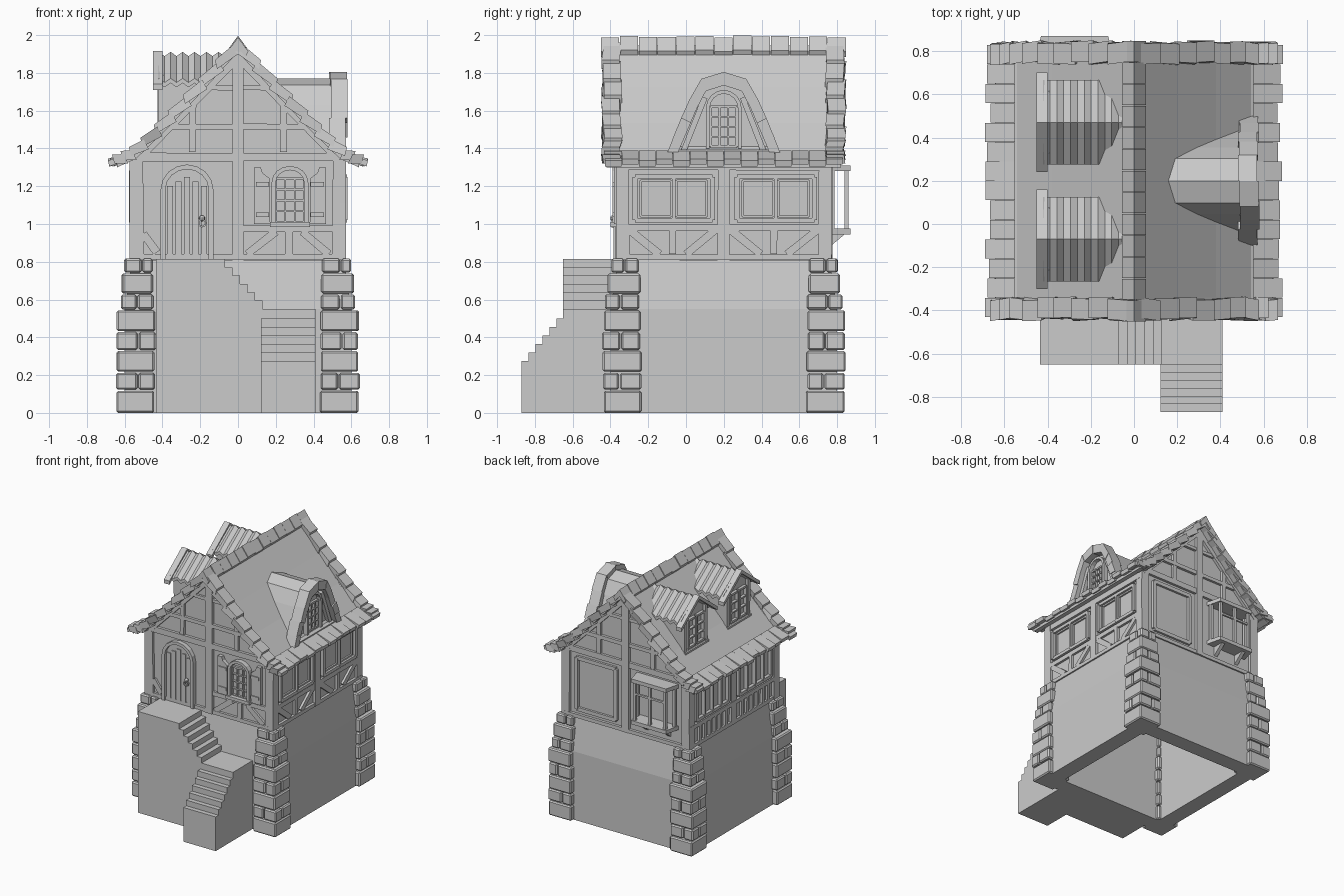
import bpy, bmesh, random
from math import sin, cos, pi
from mathutils import Vector as V

if "Cube" in bpy.data.objects:
    bpy.data.objects.remove(bpy.data.objects["Cube"])

random.seed(4)
Z = V((0, 0, 1))
FRONT = (V((0, -.35, 0)), V((1, 0, 0)), V((0, -1, 0)))
BACK = (V((0, .75, 0)), V((1, 0, 0)), V((0, 1, 0)))
RIGHT = (V((.55, 0, 0)), V((0, 1, 0)), V((1, 0, 0)))
LEFT = (V((-.55, 0, 0)), V((0, 1, 0)), V((-1, 0, 0)))
rnd = lambda a: random.uniform(-a, a)


def finish(name, bm, bevel=0):
    bmesh.ops.recalc_face_normals(bm, faces=bm.faces)
    me = bpy.data.meshes.new(name)
    bm.to_mesh(me)
    ob = bpy.data.objects.new(name, me)
    bpy.context.collection.objects.link(ob)
    if bevel:
        m = ob.modifiers.new("bevel", 'BEVEL')
        m.width, m.segments = bevel, 1


def prism(bm, pts, vec):
    a = [bm.verts.new(p) for p in pts]
    b = [bm.verts.new(V(p) + V(vec)) for p in pts]
    bm.faces.new(a)
    bm.faces.new(b[::-1])
    for i in range(len(a)):
        j = (i + 1) % len(a)
        bm.faces.new((a[i], b[i], b[j], a[j]))


def box(bm, x0, x1, y0, y1, z0, z1):
    prism(bm, [(x0, y0, z0), (x1, y0, z0), (x1, y1, z0), (x0, y1, z0)], (0, 0, z1 - z0))


def panel(bm, wall, poly, d0, d1):
    o, u, n = wall
    prism(bm, [o + u * a + Z * b + n * d0 for a, b in poly], n * (d1 - d0))


def rect(bm, wall, u0, u1, z0, z1, d0=-.01, d1=.02):
    panel(bm, wall, [(u0, z0), (u1, z0), (u1, z1), (u0, z1)], d0, d1)


def beam(bm, wall, a, b, w, d=.02):
    p, q = V(a), V(b)
    t = (q - p).normalized()
    s = V((-t.y, t.x)) * w / 2
    k = lambda: 1 + rnd(.12)
    panel(bm, wall, [p - s * k(), q - s * k(), q + s * k(), p + s * k()], -.01, d + rnd(.002))


def frame(bm, wall, u0, u1, z0, z1, w=.02, d=.03, nu=1, nz=1):
    # rectangular frame with mullions
    for i in range(nu + 1):
        c = u0 + (u1 - u0) * i / nu
        k = w / 2 if i in (0, nu) else w / 3
        rect(bm, wall, c - k, c + k, z0, z1, -.01, d)
    for i in range(nz + 1):
        c = z0 + (z1 - z0) * i / nz
        k = w / 2 if i in (0, nz) else w / 3
        rect(bm, wall, u0, u1, c - k, c + k, -.01, d - .002)


def arch(c, hw, z0, zs, rise, n=8):
    return [(c - hw, z0)] + [(c - hw * cos(pi * i / n), zs + rise * sin(pi * i / n))
                             for i in range(n + 1)] + [(c + hw, z0)]


def arch_frame(bm, wall, c, hw, z0, zs, rise, w, d):
    a, b = arch(c, hw, z0, zs, rise), arch(c, hw + w, z0, zs, rise + w)
    for i in range(len(a) - 1):
        panel(bm, wall, [a[i], a[i + 1], b[i + 1], b[i]], -.01, d)


# hollow stone base with sloping shoulders
bm = bmesh.new()
rings = []
for x, y, z in [(.47, .47, .76), (.47, .47, 0), (.6, .6, 0), (.6, .6, .55), (.56, .56, .81)]:
    rings.append([bm.verts.new((sx * x, .2 + sy * y, z)) for sx, sy in ((-1, -1), (1, -1), (1, 1), (-1, 1))])
for a, b in zip(rings, rings[1:]):
    for i in range(4):
        bm.faces.new((a[i], a[(i + 1) % 4], b[(i + 1) % 4], b[i]))
bm.faces.new(rings[0])
bm.faces.new(rings[-1])
finish("stone_base", bm)

# corner pillars of stacked stones
bm = bmesh.new()
levels = [0, .12, .215, .33, .43, .545, .63, .74, .82]
for sx in (-1, 1):
    for cy, sy in ((-.34, -1), (.74, 1)):
        for i in range(8):
            t = max(0, (levels[i] - .43) / .39)
            h, cx, yy = .1 - .032 * t, sx * (.54 - .02 * t), cy - sy * .02 * t
            x0, x1, y0, y1 = cx - h + rnd(.006), cx + h + rnd(.006), yy - h + rnd(.006), yy + h + rnd(.006)
            z0, z1 = levels[i] + .003 * (i > 0), levels[i + 1] - .003
            if i % 2:
                m, k = cx + rnd(.02), yy + rnd(.02)
                for a, b in ((x0, m - .003), (m + .003, x1)):
                    for c, d in ((y0, k - .003), (k + .003, y1)):
                        box(bm, a, b, c, d, z0, z1)
            else:
                box(bm, x0, x1, y0, y1, z0, z1)
finish("corner_stones", bm, .009)

# stairs: side flight from the door platform, then front flight
bm = bmesh.new()
p = [(-.435, 0), (-.435, .815), (-.07, .815)]
for i in range(6):
    x, z = -.07 + i * .2 / 5, .815 - (i + 1) * .265 / 6
    p += [(x, z), (x + .04, z)]
prism(bm, [(x, -.65, z) for x, z in p[:-1] + [(.41, .55), (.41, 0)]], (0, .3, 0))
p = [(-.6, 0), (-.6, .545)]
for i in range(7):
    y, z = -.65 - i * .22 / 6, .545 - i * .27 / 6
    p += [(y, z), (y, z - .045)] if i < 6 else [(y, z)]
prism(bm, [(.122, y, z) for y, z in p + [(-.87, 0)]], (.288, 0, 0))
finish("stairs", bm)

# plaster body with gables
bm = bmesh.new()
prism(bm, [(x, -.35, z) for x, z in [(-.55, .8), (.55, .8), (.55, 1.34), (0, 1.89), (-.55, 1.34)]], (0, 1.1, 0))
finish("house_body", bm)

# timber framing
bm = bmesh.new()
for wall in (FRONT, BACK):
    rect(bm, wall, -.03, .03, .81, 1.9, d1=.026)
    for s in (-1, 1):
        beam(bm, wall, (s * .535, .81), (s * .535, 1.36), .07)
        beam(bm, wall, (s * .24, 1.38), (s * .24, 1.63), .035)
        beam(bm, wall, (0, 1.515), (s * .36, 1.515), .03)
        beam(bm, wall, (0, 1.72), (s * .16, 1.72), .025)
        beam(bm, wall, (s * .55, 1.33), (0, 1.885), .05, .024)
    beam(bm, wall, (-.56, 1.355), (.56, 1.355), .045)
    beam(bm, wall, (-.55, .825), (.55, .825), .03)
beam(bm, FRONT, (.03, .975), (.5, .975), .035)
for a, b in (((.05, .84), (.2, .96)), ((.48, .84), (.34, .96)), ((-.5, .95), (-.43, .85))):
    beam(bm, FRONT, a, b, .04, .017)
beam(bm, FRONT, (.27, .84), (.27, .96), .04)
for wall in (RIGHT, LEFT):
    for y in (-.335, .2, .735):
        beam(bm, wall, (y, .81), (y, 1.36), .065)
    for z, w in ((.825, .03), (.98, .035), (1.31, .05)):
        beam(bm, wall, (-.36, z), (.76, z), w)
for y in (-.3, .235):
    for a, b in (((y, .97), (y + .16, .84)), ((y + .46, .97), (y + .3, .84))):
        beam(bm, RIGHT, a, b, .04, .017)
    beam(bm, RIGHT, (y + .23, .84), (y + .23, .97), .035)
    for i in range(6):
        beam(bm, LEFT, (y + .065 + i * .066, .83), (y + .065 + i * .066, .97), .022)
frame(bm, BACK, .09, .44, .88, 1.29, .03, .02)
finish("timber_frame", bm)

# side windows
bm = bmesh.new()
for u in (-.27, .27):
    frame(bm, RIGHT, u, u + .41, 1.02, 1.25, .025, .03, 2)
    frame(bm, RIGHT, u + .03, u + .19, 1.04, 1.23, .012, .015)
    frame(bm, RIGHT, u + .22, u + .38, 1.04, 1.23, .012, .015)
    frame(bm, LEFT, u, u + .41, 1.02, 1.27, .025, .028, 4)
finish("side_windows", bm)

# arched door with planks, straps and ring handle
bm = bmesh.new()
panel(bm, FRONT, arch(-.27, .115, .815, 1.18, .11), -.01, .012)
arch_frame(bm, FRONT, -.27, .115, .815, 1.18, .11, .025, .035)
for i in range(5):
    u = -.36 + i * .045
    rect(bm, FRONT, u - .017, u + .017, .82, 1.2 + .05 * (1 - abs(i - 2) / 2), 0, .02)
bmesh.ops.create_uvsphere(bm, u_segments=8, v_segments=6, radius=.016)
bmesh.ops.translate(bm, verts=bm.verts[-42:], vec=(-.19, -.385, 1.03))
for i in range(8):
    a, b = pi * i / 4, pi * (i + 1) / 4
    panel(bm, FRONT, [(-.19 + r * cos(t), 1.005 + r * sin(t)) for r, t in
                      ((.015, a), (.023, a), (.023, b), (.015, b))], .03, .045)
finish("front_door", bm)

# arched front window with shutters
bm = bmesh.new()
arch_frame(bm, FRONT, .275, .075, 1.0, 1.22, .065, .022, .04)
rect(bm, FRONT, .17, .38, .985, 1.01, d1=.05)
frame(bm, FRONT, .2, .35, 1.01, 1.24, .014, .02, 3, 4)
for s in (-1, 1):
    c = .275 + s * .145
    panel(bm, FRONT, [(c - s * .04, 1.0), (c + s * .045, 1.0), (c + s * .045, 1.3), (c + s * .01, 1.3),
                      (c, 1.27), (c - s * .04, 1.24)], 0, .03)
    for z in (1.05, 1.21):
        rect(bm, FRONT, c - .035, c + .035, z - .012, z + .012, 0, .038)
finish("front_window", bm)

# projecting bay window on the back, open frame
bm = bmesh.new()
for z0, z1 in ((.945, .975), (1.28, 1.31)):
    prism(bm, [(-.46, .75, z0), (-.09, .75, z0), (-.12, .87, z0), (-.43, .87, z0)], (0, 0, z1 - z0))
for x, y in ((-.44, .775), (-.11, .775), (-.41, .85), (-.14, .85), (-.275, .85)):
    box(bm, x - .011, x + .011, y - .011, y + .011, .97, 1.285)
box(bm, -.41, -.14, .842, .858, 1.18, 1.195)
for x in (-.39, -.19):
    prism(bm, [(x, .75, .945), (x, .84, .945), (x, .75, .87)], (.03, 0, 0))
finish("bay_window", bm)

# main roof slab
bm = bmesh.new()
top = [(0, 1.945), (.2, 1.725), (.38, 1.535), (.54, 1.38), (.64, 1.335)]
prof = top + [(x, z - .035) for x, z in top[::-1]]
for s in (-1, 1):
    prism(bm, [(s * x, -.42, z) for x, z in prof], (0, 1.24, 0))
finish("roof", bm)


def slope(t):
    t *= len(top) - 1
    i = min(int(t), len(top) - 2)
    return V(top[i]).lerp(V(top[i + 1]), t - i)


# verge, eave and ridge tiles
bm = bmesh.new()
N = 9
for s in (-1, 1):
    for y0, y1 in ((-.44, -.345), (.745, .84)):
        for i in range(N):
            a, b = slope(i / N), slope((i + 1.15) / N)
            q = [a + V((.012, .015)), b + V((.02, .035)), b + V((.008, -.012)), a + V((-.015, -.035))]
            prism(bm, [(s * p.x, y0 + rnd(.01), p.y) for p in q], (0, y1 - y0, 0))
    for i in range(14):
        y, j, k = -.43 + i * .09, rnd(.014), .01 * (i % 2)
        q = [(.55, 1.39), (.675 + j, 1.335 + k), (.668 + j, 1.305 + k), (.55, 1.35)]
        prism(bm, [(s * x, y, z) for x, z in q], (0, .088, 0))
for i in range(13):
    y, w = -.45 + i * .1, .004 * (i % 2) + rnd(.003)
    for s in (-1, 1):
        prism(bm, [(0, y, 1.99 + w), (s * .055, y, 1.915 + w), (s * .04, y, 1.885), (0, y, 1.93)], (0, .096, 0))
finish("roof_tiles", bm)

# right dormer: tapering roof, tile hood and arched window
bm = bmesh.new()
half = [(.28, 1.37), (.165, 1.64), (.11, 1.745), (0, 1.78)]
outline = half + [(-u, z) for u, z in half[-2::-1]]
prism(bm, [(.1, .2 + u * .93, z - .01) for u, z in outline], (.41, 0, 0))
cur = [V(p) for p in outline]
pts = []
for a, b in zip(cur, cur[1:]):
    n = 3 if (b - a).length > .2 else 2 if (b - a).length > .14 else 1
    pts += [a.lerp(b, i / n) for i in range(n)]
pts.append(cur[-1])
for a, b in zip(pts, pts[1:]):
    c = V((0, 1.45))
    j = rnd(.008)
    ring = [a * 1.0, b * 1.0, b.lerp(c, .14), a.lerp(c, .14)]
    ring[0] += (a - c).normalized() * .025
    ring[1] += (b - c).normalized() * .025
    prism(bm, [(.485 + j, .2 + p.x, p.y) for p in ring], (.088, 0, 0))
DR = (V((.51, .2, 0)), V((0, 1, 0)), V((1, 0, 0)))
arch_frame(bm, DR, 0, .075, 1.4, 1.61, .08, .02, .035)
frame(bm, DR, -.07, .07, 1.41, 1.62, .014, .02, 3, 4)
for s in (-1, 1):
    beam(bm, DR, (s * .21, 1.39), (s * .1, 1.67), .03, .03)
rect(bm, DR, -.25, .25, 1.37, 1.395, d1=.05)
finish("right_dormer", bm)

# left dormers with corrugated gable roofs
for cy, name in ((-.07, "left_dormer_front"), (.47, "left_dormer_rear")):
    bm = bmesh.new()
    DL = (V((-.4, cy, 0)), V((0, 1, 0)), V((-1, 0, 0)))
    panel(bm, DL, [(-.14, 1.42), (.14, 1.42), (.14, 1.78), (0, 1.88), (-.14, 1.78)], -.35, 0)
    for s in (-1, 1):
        n = 24
        wave = [(-.42 + .38 * i / n, 1.9 + .011 * cos(i * pi / 2)) for i in range(n + 1)]
        low = [(x, z - .025) for x, z in wave[::-1]]
        prism(bm, [(x, cy, z) for x, z in wave + low], (0, s * .195, -.14))
        prism(bm, [(x, cy, z) for x, z in ((-.45, 1.885), (-.45, 1.915), (-.4, 1.915), (-.4, 1.885))],
              (0, s * .23, -.175))
        beam(bm, DL, (s * .13, 1.45), (s * .13, 1.79), .03)
        frame(bm, DL, s * .055 - .045, s * .055 + .045, 1.52, 1.74, .016, .025, 1, 3)
    rect(bm, DL, -.15, .15, 1.47, 1.5, d1=.03)
    finish(name, bm)
